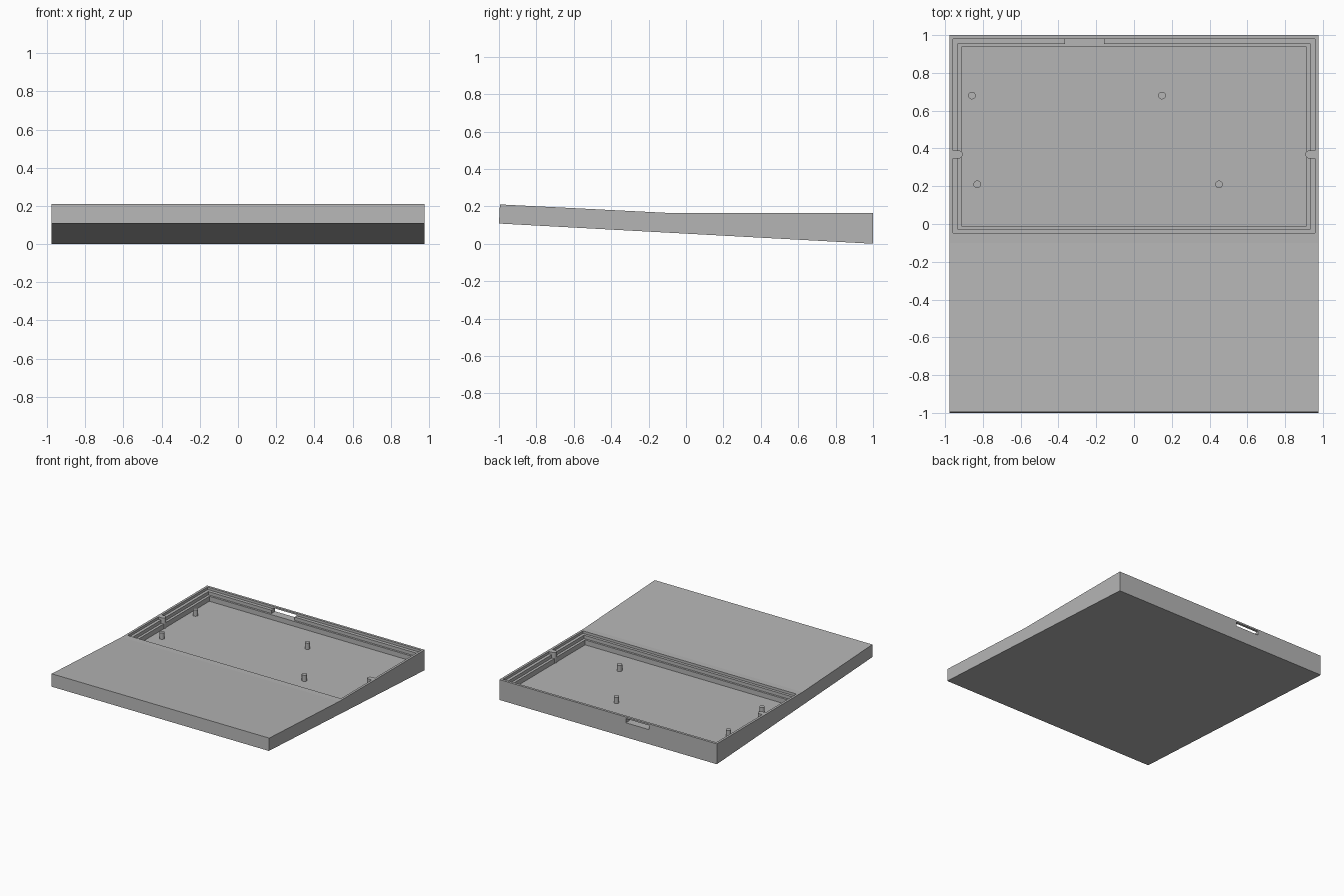
import bpy
import bmesh

cube = bpy.data.objects.get("Cube")
if cube:
    bpy.data.objects.remove(cube, do_unlink=True)

grey = bpy.data.materials.new("plain grey")
grey.use_nodes = True
colour = (0.46, 0.46, 0.46, 1)
grey.diffuse_color = colour
grey.node_tree.nodes["Principled BSDF"].inputs["Base Color"].default_value = colour

TOP = 0.165     # level of the flat rear rim
FLOOR = 0.078   # level of the tray floor
LEDGE = 0.118   # level of the lower ledge


def loft(name, rings):
    """Closed solid through a list of equally long point rings."""
    bm = bmesh.new()
    loops = [[bm.verts.new(p) for p in ring] for ring in rings]
    for a, b in zip(loops, loops[1:]):
        for i in range(len(a)):
            j = (i + 1) % len(a)
            bm.faces.new((a[i], a[j], b[j], b[i]))
    bm.faces.new(loops[0])
    bm.faces.new(loops[-1])
    bmesh.ops.recalc_face_normals(bm, faces=bm.faces)
    mesh = bpy.data.meshes.new(name)
    bm.to_mesh(mesh)
    bm.free()
    mesh.materials.append(grey)
    obj = bpy.data.objects.new(name, mesh)
    bpy.context.collection.objects.link(obj)
    return obj


def rect(x0, x1, y0, y1, z):
    return [(x0, y0, z), (x1, y0, z), (x1, y1, z), (x0, y1, z)]


def box(name, x0, x1, y0, y1, z0, z1):
    return loft(name, [rect(x0, x1, y0, y1, z) for z in (z0, z1)])


def cylinder(name, x, y, radius, z0, z1):
    bpy.ops.mesh.primitive_cylinder_add(
        vertices=32, radius=radius, depth=z1 - z0, location=(x, y, (z0 + z1) / 2))
    obj = bpy.context.object
    obj.name = name
    obj.data.materials.append(grey)
    return obj


def cut(target, cutter):
    mod = target.modifiers.new("cut", "BOOLEAN")
    mod.operation = "DIFFERENCE"
    mod.solver = "EXACT"
    mod.object = cutter
    bpy.context.view_layer.objects.active = target
    bpy.ops.object.modifier_apply(modifier=mod.name)
    bpy.data.objects.remove(cutter, do_unlink=True)


# Wedge-shaped case: side profile drawn across the width
profile = [(-1, 0.108), (-0.995, 0.21), (-0.1, TOP), (1, TOP), (1, 0)]
case = loft("case", [[(x, y, z) for y, z in profile] for x in (-0.977, 0.977)])

# Stepped recess: two ledges, then the tray floor
steps = [(0.958, -0.048, 0.98, 0.3, 0.145),
         (0.934, -0.026, 0.953, 0.145, LEDGE),
         (0.913, -0.01, 0.937, LEDGE, FLOOR)]
recess = loft("recess_cutter", [rect(-x, x, y0, y1, z)
                                for x, y0, y1, *levels in steps for z in levels])

# Rounded side pillars are left standing in the recess
for side in (-1, 1):
    x_in, x_out = sorted((side * 0.928, side * 1.1))
    cut(recess, box("pillar_body", x_in, x_out, 0.347, 0.389, -0.1, 0.5))
    cut(recess, cylinder("pillar_end", side * 0.928, 0.368, 0.021, -0.1, 0.5))
cut(case, recess)

# Port slot through the back wall
cut(case, box("port_cutter", -0.366, -0.16, 0.945, 1.1, LEDGE, 0.152))

# Mounting posts on the tray floor
for x, y in [(-0.858, 0.68), (0.148, 0.68), (-0.83, 0.21), (0.45, 0.21)]:
    cylinder("mounting_post", x, y, 0.02, FLOOR - 0.005, 0.128)

# Smooth the round surfaces, keep edges sharp
for obj in bpy.context.collection.objects:
    if obj.name.startswith(("case", "mounting_post")):
        bpy.ops.object.select_all(action="DESELECT")
        obj.select_set(True)
        bpy.context.view_layer.objects.active = obj
        bpy.ops.object.shade_smooth_by_angle(angle=0.5 if obj.name != "case" else 0.03)
